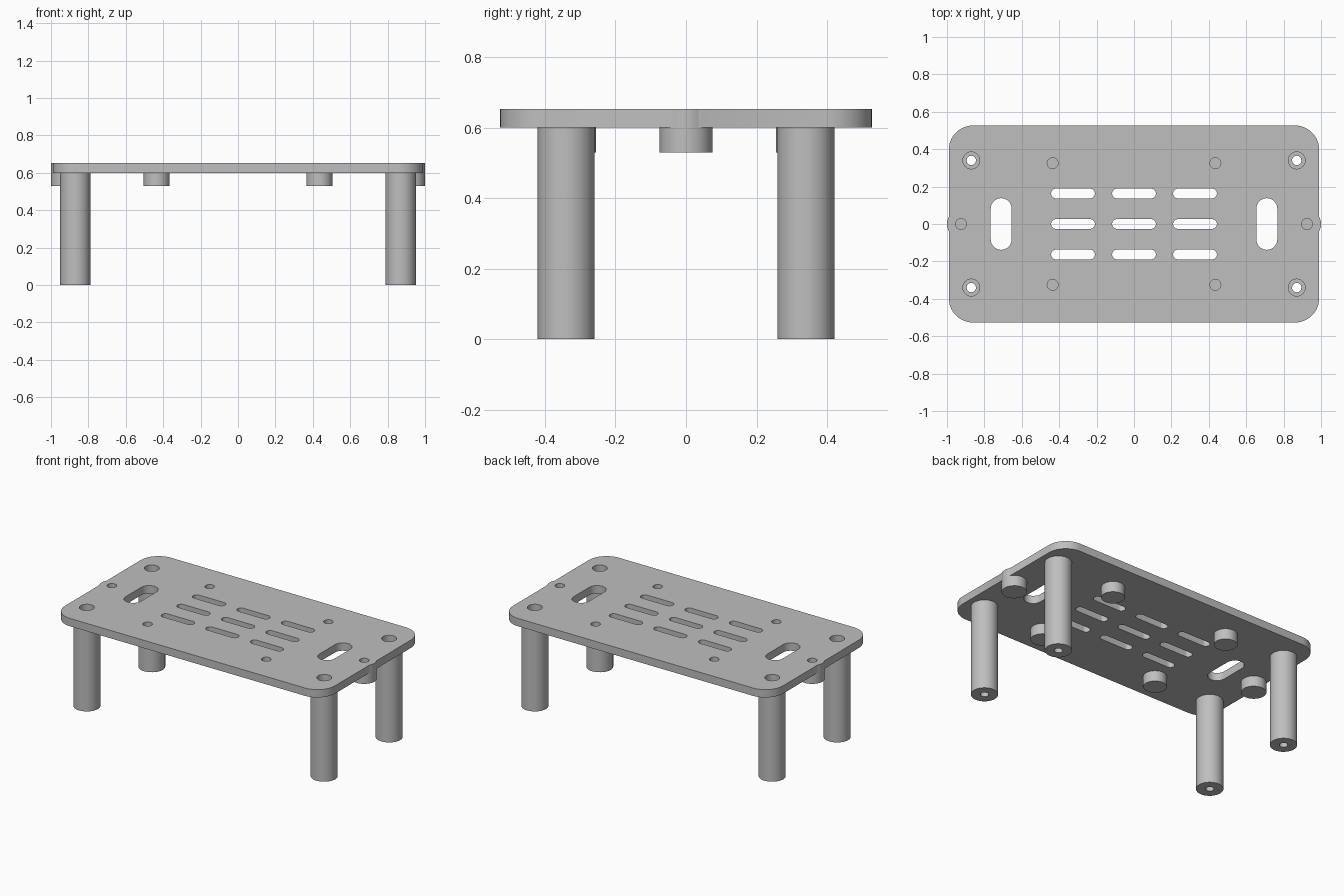
import bpy, bmesh
from math import pi, sin, cos, atan2, sqrt

cube = bpy.data.objects.get("Cube")
if cube:
    bpy.data.objects.remove(cube, do_unlink=True)

GREY = 0.52
mat = bpy.data.materials.new("plain grey")
mat.use_nodes = True
mat.diffuse_color = (GREY, GREY, GREY, 1)
mat.node_tree.nodes["Principled BSDF"].inputs["Base Color"].default_value = (GREY, GREY, GREY, 1)

HALF_X, HALF_Y, CORNER = 0.99, 0.527, 0.13
UNDER, TOP = 0.6, 0.652
LEG_X, LEG_Y, LEG_R = 0.87, 0.34, 0.081
HEAD_R, SCREW_R = 0.045, 0.025
BOSS_X, BOSS_Y, BOSS_R, PIN_R = 0.435, 0.325, 0.07, 0.029
SIDE_X, SIDE_R = 0.925, 0.075
SIGNS = (-1, 1)


def arc(cx, cy, r, start, end, steps=16):
    return [(cx + r * cos(start + (end - start) * i / steps),
             cy + r * sin(start + (end - start) * i / steps)) for i in range(steps + 1)]


def circle(cx, cy, r):
    return arc(cx, cy, r, 0, 2 * pi, 48)[:-1]


def slot(cx, cy, hx, hy):
    """Rounded slot, long in x or in y."""
    r = min(hx, hy)
    dx, dy = hx - r, hy - r
    pts = []
    if dx > dy:
        return arc(cx + dx, cy, r, -pi / 2, pi / 2) + arc(cx - dx, cy, r, pi / 2, 3 * pi / 2)
    return arc(cx, cy + dy, r, 0, pi) + arc(cx, cy - dy, r, pi, 2 * pi)


def finish(obj):
    obj.data.materials.clear()
    obj.data.materials.append(mat)
    bm = bmesh.new()
    bm.from_mesh(obj.data)
    bmesh.ops.remove_doubles(bm, verts=bm.verts, dist=1e-5)
    bmesh.ops.recalc_face_normals(bm, faces=bm.faces)
    bm.to_mesh(obj.data)
    bm.free()
    bpy.ops.object.select_all(action='DESELECT')
    obj.select_set(True)
    bpy.context.view_layer.objects.active = obj
    bpy.ops.object.shade_smooth_by_angle(angle=pi / 6)


def lathe(name, x, y, profile, steps=48):
    """Closed (radius, z) profile turned round a vertical axis."""
    bm = bmesh.new()
    verts = [bm.verts.new((r, 0, z)) for r, z in profile]
    edges = [bm.edges.new((a, b)) for a, b in zip(verts, verts[1:])]
    if profile[0][0] > 0:
        edges.append(bm.edges.new((verts[-1], verts[0])))
    bmesh.ops.spin(bm, geom=verts + edges, cent=(0, 0, 0), axis=(0, 0, 1),
                   angle=2 * pi, steps=steps, use_duplicate=False)
    bmesh.ops.remove_doubles(bm, verts=bm.verts, dist=1e-5)
    mesh = bpy.data.meshes.new(name)
    bm.to_mesh(mesh)
    bm.free()
    obj = bpy.data.objects.new(name, mesh)
    obj.location = (x, y, 0)
    bpy.context.collection.objects.link(obj)
    finish(obj)


# Plate outline: rounded rectangle with a small bulge over each side boss
cx, cy = HALF_X - CORNER, HALF_Y - CORNER
bulge = atan2(sqrt(SIDE_R ** 2 - (HALF_X - SIDE_X) ** 2), HALF_X - SIDE_X)
outline = (arc(SIDE_X, 0, SIDE_R, -bulge, bulge)
           + arc(cx, cy, CORNER, 0, pi / 2)
           + arc(-cx, cy, CORNER, pi / 2, pi)
           + arc(-SIDE_X, 0, SIDE_R, pi - bulge, pi + bulge)
           + arc(-cx, -cy, CORNER, pi, 3 * pi / 2)
           + arc(cx, -cy, CORNER, 3 * pi / 2, 2 * pi))

# Openings in the plate
loops = [outline]
for sx in SIGNS:
    loops.append(slot(sx * 0.71, 0, 0.056, 0.138))
    loops.append(circle(sx * SIDE_X, 0, PIN_R))
    for sy in SIGNS:
        loops.append(circle(sx * LEG_X, sy * LEG_Y, HEAD_R))
        loops.append(circle(sx * BOSS_X, sy * BOSS_Y, PIN_R))
for i in (-1, 0, 1):
    for j in (-1, 0, 1):
        loops.append(slot(i * 0.326, j * 0.163, 0.117, 0.026))

# Plate: filled and extruded flat curve, turned into a mesh
curve = bpy.data.curves.new("plate", 'CURVE')
curve.dimensions = '2D'
curve.fill_mode = 'BOTH'
curve.extrude = (TOP - UNDER) / 2
for pts in loops:
    spline = curve.splines.new('POLY')
    spline.points.add(len(pts) - 1)
    for point, (x, y) in zip(spline.points, pts):
        point.co = (x, y, 0, 1)
    spline.use_cyclic_u = True
plate = bpy.data.objects.new("plate", curve)
plate.location.z = (TOP + UNDER) / 2
bpy.context.collection.objects.link(plate)
bpy.ops.object.select_all(action='DESELECT')
plate.select_set(True)
bpy.context.view_layer.objects.active = plate
bpy.ops.object.convert(target='MESH')
finish(bpy.context.view_layer.objects.active)

# Legs with a screw hole and a wider head recess; bosses with a blind pin hole
leg = [(SCREW_R, 0), (LEG_R, 0), (LEG_R, UNDER), (HEAD_R, UNDER), (HEAD_R, 0.1), (SCREW_R, 0.1)]


def boss(r):
    return [(0, 0.53), (r, 0.53), (r, UNDER), (PIN_R, UNDER), (PIN_R, 0.55), (0, 0.55)]


for sx, side in zip(SIGNS, ("right", "left")):
    lathe(f"{side}_side_boss", sx * SIDE_X, 0, boss(SIDE_R))
    for sy, end in zip(SIGNS, ("front", "back")):
        lathe(f"{end}_{side}_leg", sx * LEG_X, sy * LEG_Y, leg)
        lathe(f"{end}_{side}_boss", sx * BOSS_X, sy * BOSS_Y, boss(BOSS_R))
